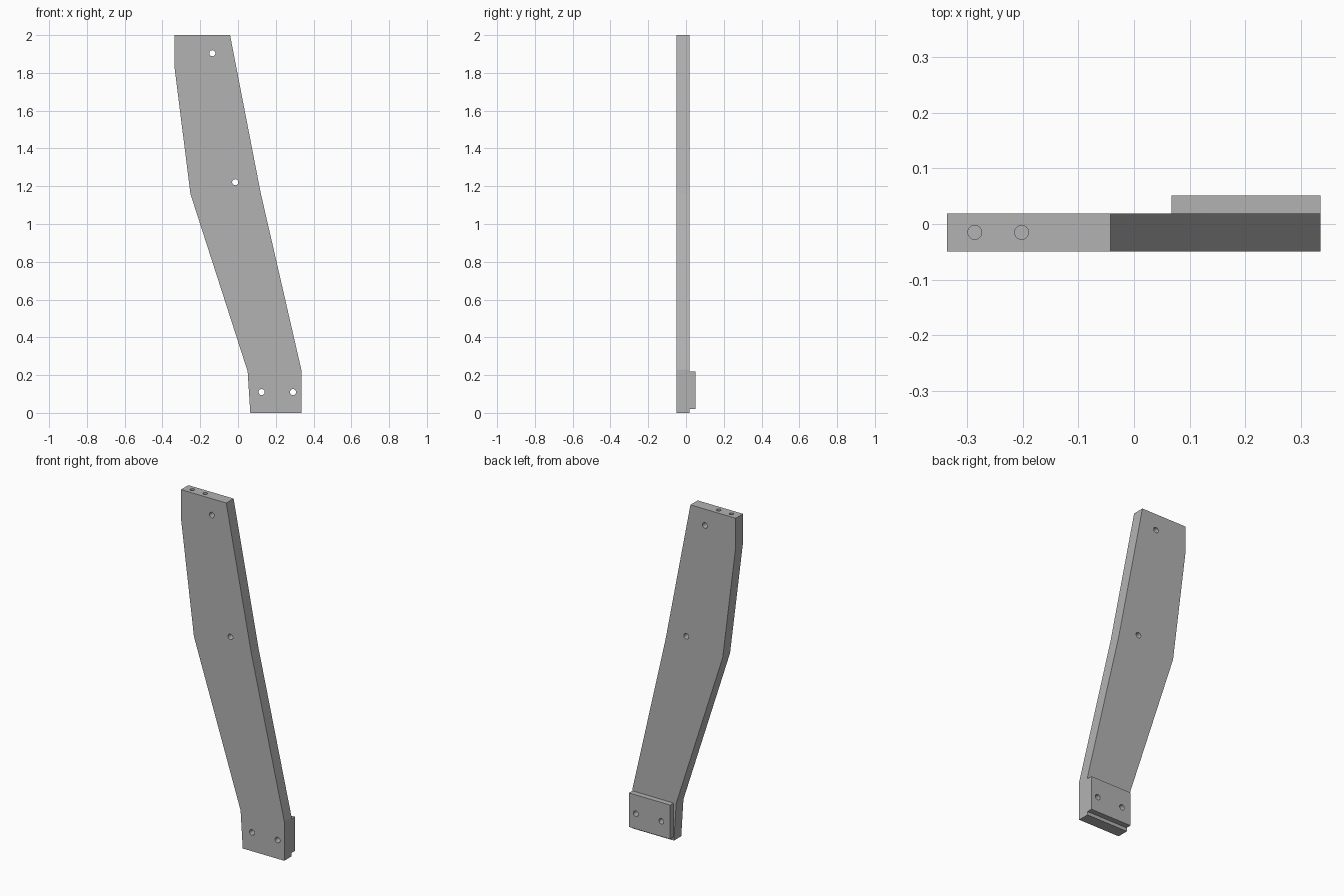
import bpy
import bmesh
from mathutils import Matrix

if "Cube" in bpy.data.objects:
    bpy.data.objects.remove(bpy.data.objects["Cube"], do_unlink=True)

# Single plain grey finish
grey = bpy.data.materials.new("plain_grey")
grey.use_nodes = True
colour = (0.45, 0.45, 0.45, 1)
grey.diffuse_color = colour
grey.node_tree.nodes["Principled BSDF"].inputs["Base Color"].default_value = colour


def finish(name, bm):
    bmesh.ops.recalc_face_normals(bm, faces=bm.faces)
    mesh = bpy.data.meshes.new(name)
    bm.to_mesh(mesh)
    bm.free()
    mesh.materials.append(grey)
    obj = bpy.data.objects.new(name, mesh)
    bpy.context.scene.collection.objects.link(obj)
    return obj


def plate(name, outline, y0, y1):
    """Extrude an x-z outline from y0 to y1."""
    bm = bmesh.new()
    face = bm.faces.new([bm.verts.new((x, y0, z)) for x, z in outline])
    ext = bmesh.ops.extrude_face_region(bm, geom=[face])
    verts = [v for v in ext["geom"] if isinstance(v, bmesh.types.BMVert)]
    bmesh.ops.translate(bm, verts=verts, vec=(0, y1 - y0, 0))
    return finish(name, bm)


def drill(name, centre, radius, depth, axis):
    """Hidden cylinder used to cut one hole along y or z."""
    bm = bmesh.new()
    turn = Matrix.Rotation(1.5707963, 4, "X") if axis == "Y" else Matrix()
    bmesh.ops.create_cone(bm, cap_ends=True, segments=32, radius1=radius,
                          radius2=radius, depth=depth,
                          matrix=Matrix.Translation(centre) @ turn)
    obj = finish(name, bm)
    obj.hide_render = True
    obj.hide_set(True)
    obj.display_type = "WIRE"
    return obj


def cut(target, cutter):
    mod = target.modifiers.new(cutter.name, "BOOLEAN")
    mod.operation = "DIFFERENCE"
    mod.solver = "EXACT"
    mod.object = cutter


# Cranked leg board
leg = plate("leg_board", [
    (-0.336, 2), (-0.042, 2), (0.12, 1.165), (0.335, 0.23), (0.335, 0),
    (0.065, 0), (0.051, 0.22), (-0.252, 1.16), (-0.336, 1.83)], -0.049, 0.019)

# Raised mounting pad on the back of the foot
pad = plate("foot_pad", [(0.067, 0.02), (0.335, 0.02), (0.335, 0.22),
                         (0.067, 0.22)], 0.019, 0.051)

# Bolt holes through the board, the lower pair also through the pad
for i, (x, z) in enumerate([(-0.136, 1.904), (-0.015, 1.221),
                            (0.125, 0.11), (0.291, 0.11)]):
    hole = drill(f"bolt_hole_{i + 1}", (x, 0, z), 0.016, 0.3, "Y")
    cut(leg, hole)
    if z < 0.2:
        cut(pad, hole)

# Blind dowel holes in the top end
for i, x in enumerate((-0.286, -0.202)):
    cut(leg, drill(f"dowel_hole_{i + 1}", (x, -0.015, 2), 0.0125, 0.2, "Z"))
